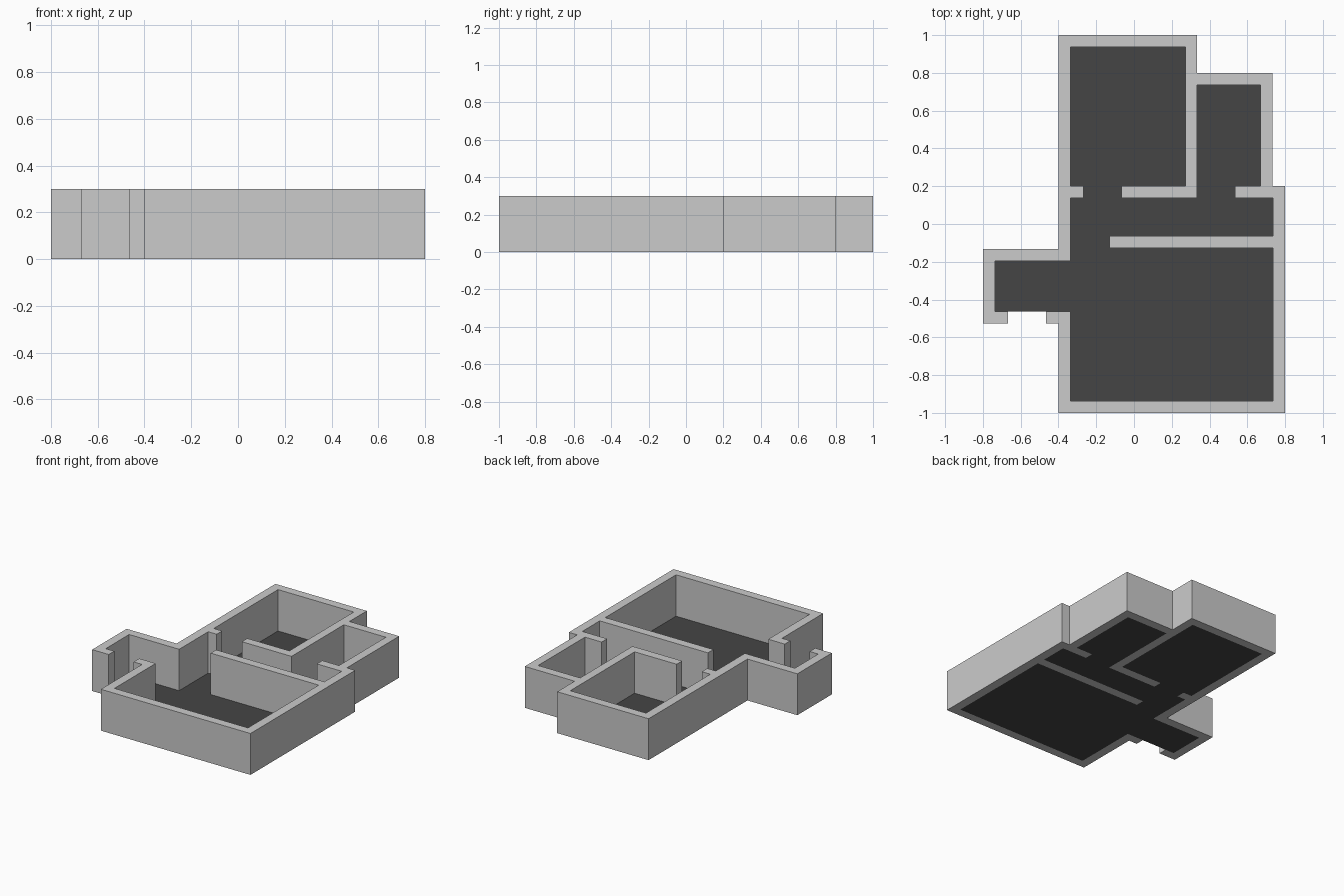
import bpy, bmesh

if "Cube" in bpy.data.objects:
    bpy.data.objects.remove(bpy.data.objects["Cube"])

WALL_HEIGHT = 0.3

# Outside edge of the walls, from one jamb of the entrance round to the other
outer = [(-.467, -.528), (-.4, -.528), (-.4, -1), (.8, -1), (.8, .2), (.733, .2),
         (.733, .8), (.333, .8), (.333, 1), (-.4, 1), (-.4, -.133), (-.8, -.133),
         (-.8, -.528), (-.667, -.528)]

# Inside edge of the walls, walking back through every room and doorway
inner = [(-.667, -.464),
         (-.736, -.464), (-.736, -.196), (-.335, -.196),           # entrance porch
         (-.335, .137), (-.267, .137), (-.267, .2),                # left doorway
         (-.335, .2), (-.335, .937), (.272, .937), (.272, .2),     # tall room
         (-.065, .2), (-.065, .137), (.333, .137),
         (.333, .737), (.67, .737), (.67, .2),                     # small room
         (.536, .2), (.536, .137), (.736, .137),                   # right doorway
         (.736, -.063), (-.131, -.063), (-.131, -.126), (.736, -.126),  # partition
         (.736, -.937), (-.335, -.937), (-.335, -.464), (-.467, -.464)]


def material(name, colour):
    mat = bpy.data.materials.new(name)
    mat.diffuse_color = (*colour, 1)
    mat.use_nodes = True
    mat.node_tree.nodes["Principled BSDF"].inputs["Base Color"].default_value = mat.diffuse_color
    return mat


def plan_shape(name, outline, height, mat):
    """Flat outline, raised to a solid when height is given."""
    bm = bmesh.new()
    face = bm.faces.new([bm.verts.new((x, y, 0)) for x, y in outline])
    face.normal_update()
    if face.normal.z < 0:
        face.normal_flip()
    if height:
        ext = bmesh.ops.extrude_face_region(bm, geom=[face], use_keep_orig=True)
        top = [v for v in ext["geom"] if isinstance(v, bmesh.types.BMVert)]
        bmesh.ops.translate(bm, verts=top, vec=(0, 0, height))
        bmesh.ops.recalc_face_normals(bm, faces=bm.faces)
    bmesh.ops.triangulate(bm, faces=[f for f in bm.faces if len(f.verts) > 4])
    mesh = bpy.data.meshes.new(name)
    bm.to_mesh(mesh)
    bm.free()
    mesh.materials.append(mat)
    obj = bpy.data.objects.new(name, mesh)
    bpy.context.collection.objects.link(obj)
    return obj


# Walls are one continuous solid; the floor fills the space inside them
plan_shape("walls", outer + inner, WALL_HEIGHT, material("light grey plaster", (.6, .6, .6)))
plan_shape("floor", inner, 0, material("dark grey floor", (.06, .06, .06)))
